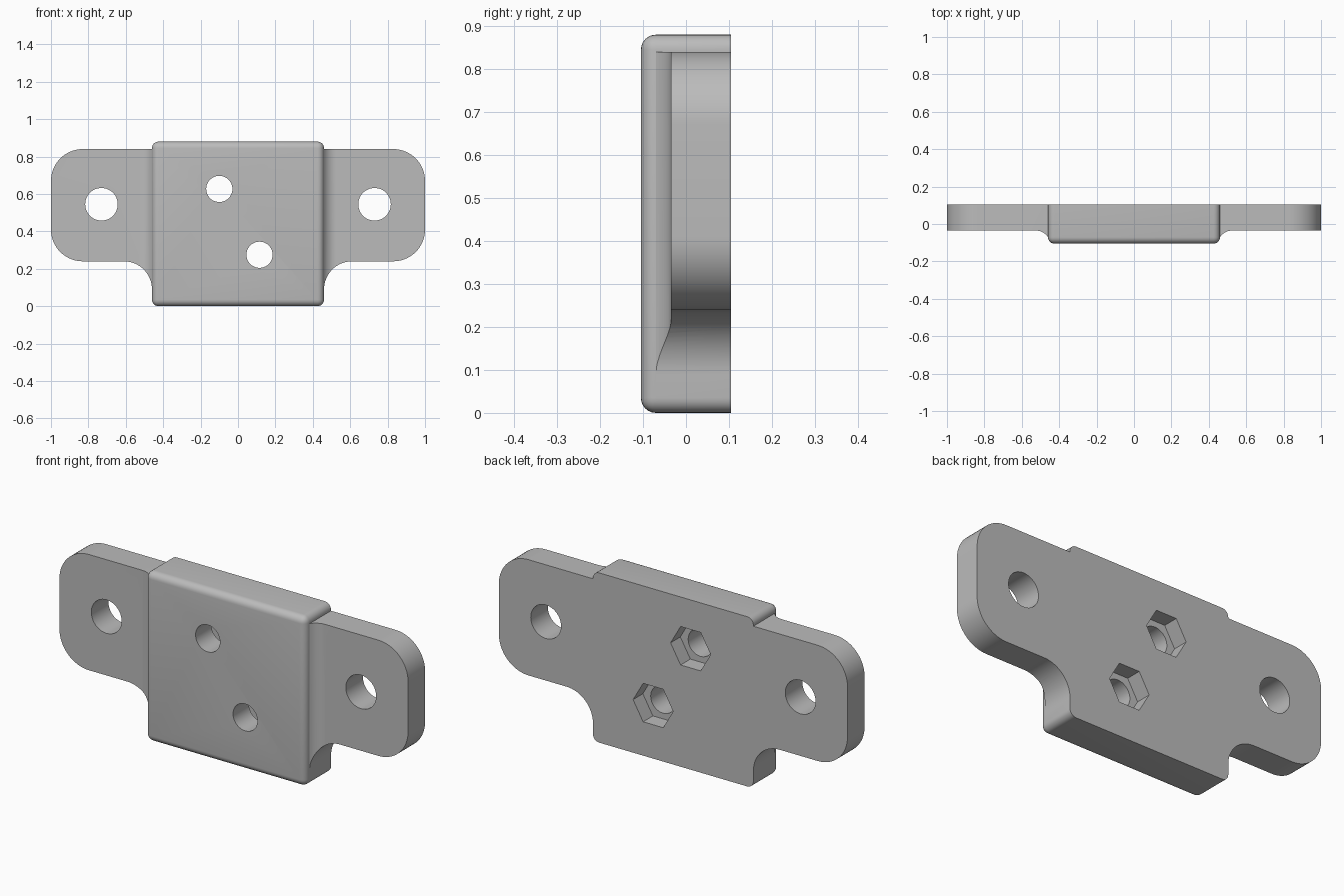
import bpy, bmesh
from math import radians, cos, sin
from mathutils import Vector, Matrix

cube = bpy.data.objects.get("Cube")
if cube:
    bpy.data.objects.remove(cube, do_unlink=True)

grey = bpy.data.materials.new("plain grey")
grey.use_nodes = True
colour = (0.5, 0.5, 0.5, 1)
grey.diffuse_color = colour
grey.node_tree.nodes["Principled BSDF"].inputs["Base Color"].default_value = colour

BACK, FACE, FRONT = 0.105, -0.035, -0.105   # y levels
HALF, TOP, ROUND = 0.46, 0.88, 0.035        # block half width, height, edge radius


def arc(cx, cy, r, start, end, steps=16):
    angles = [radians(start + (end - start) * i / steps) for i in range(steps + 1)]
    return [(cx + r * cos(a), cy + r * sin(a)) for a in angles]


def mirrored(points):
    return points + [(-x, v) for x, v in reversed(points)]


def make(name, bm):
    bmesh.ops.recalc_face_normals(bm, faces=bm.faces)
    mesh = bpy.data.meshes.new(name)
    bm.to_mesh(mesh)
    bm.free()
    mesh.materials.append(grey)
    ob = bpy.data.objects.new(name, mesh)
    bpy.context.collection.objects.link(ob)
    return ob


def prism(name, points, axis, low, high):
    """Extrude a closed outline along y (points are x, z) or z (points are x, y)."""
    place = (lambda u, v: (u, low, v)) if axis == "y" else (lambda u, v: (u, v, low))
    step = Vector((0, high - low, 0) if axis == "y" else (0, 0, high - low))
    bm = bmesh.new()
    face = bm.faces.new([bm.verts.new(place(u, v)) for u, v in points])
    grown = bmesh.ops.extrude_face_region(bm, geom=[face], use_keep_orig=True)
    verts = [g for g in grown["geom"] if isinstance(g, bmesh.types.BMVert)]
    bmesh.ops.translate(bm, vec=step, verts=verts)
    return make(name, bm)


def combine(target, other, operation):
    mod = target.modifiers.new(operation, "BOOLEAN")
    mod.operation, mod.object, mod.solver = operation, other, "EXACT"
    bpy.context.view_layer.objects.active = target
    bpy.ops.object.modifier_apply(modifier=mod.name)
    bpy.data.objects.remove(other, do_unlink=True)


# Flange outline: rounded outer corners and concave lower shoulders
outline = mirrored([(0.4, 0.09)] + arc(0.61, 0.09, 0.15, 180, 90)
                   + arc(0.83, 0.41, 0.17, -90, 0) + arc(0.83, 0.67, 0.17, 0, 90))
bracket = prism("mounting_bracket", outline, "y", -0.2, 0.2)

# Flange thickness, with a fillet rising into the block
fillet = arc(HALF + 0.065, FACE - 0.078, 0.078, 146.4, 90, 10)
section = mirrored([(0.4, -0.07)] + fillet + [(1.1, FACE), (1.1, 0.3)])
combine(bracket, prism("flange_section", section, "z", -0.1, 1), "INTERSECT")

# Central block, rounded on every edge except the flat back
bm = bmesh.new()
size = Matrix.Diagonal((2 * HALF, 0.2 - FRONT, TOP, 1))
bmesh.ops.create_cube(bm, size=1, matrix=Matrix.Translation((0, (0.2 + FRONT) / 2, TOP / 2)) @ size)
edges = [e for e in bm.edges if min(v.co.y for v in e.verts) < 0]
bmesh.ops.bevel(bm, geom=edges, offset=ROUND, segments=6, profile=0.5, affect="EDGES")
combine(bracket, make("block", bm), "UNION")

# Trim everything to one flat back
trim = [(-2, -1), (2, -1), (2, 2), (-2, 2)]
combine(bracket, prism("back_trim", trim, "y", BACK, 1), "DIFFERENCE")

# Round holes through the flanges and block, with nut pockets behind the block holes
for x, z, r in ((-0.73, 0.545, 0.087), (0.73, 0.545, 0.087), (-0.1, 0.627, 0.07), (0.115, 0.275, 0.07)):
    hole = arc(x, z, r, 0, 360, 48)[:-1]
    combine(bracket, prism("hole", hole, "y", -0.5, 0.5), "DIFFERENCE")
    if abs(x) < HALF:
        pocket = arc(x, z, 0.115, 0, 360, 6)[:-1]
        combine(bracket, prism("nut_pocket", pocket, "y", BACK - 0.08, 0.5), "DIFFERENCE")

bpy.ops.object.select_all(action="DESELECT")
bracket.select_set(True)
bpy.context.view_layer.objects.active = bracket
bpy.ops.object.shade_smooth_by_angle(angle=radians(30))
